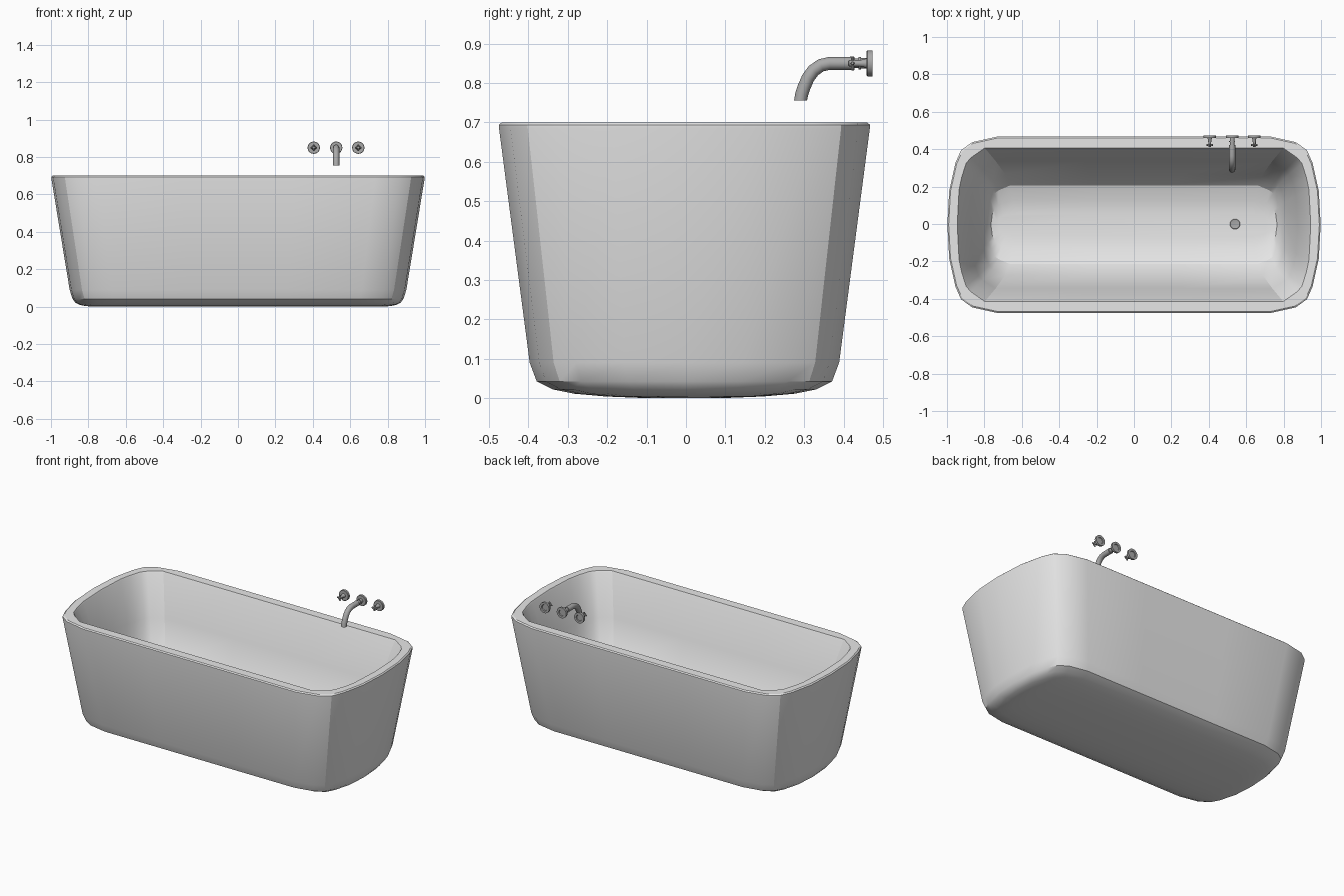
import bpy, bmesh, math
from mathutils import Vector, Matrix

if "Cube" in bpy.data.objects:
    bpy.data.objects.remove(bpy.data.objects["Cube"])


def material(name, value):
    mat = bpy.data.materials.new(name)
    mat.use_nodes = True
    colour = (value, value, value, 1)
    mat.diffuse_color = colour
    mat.node_tree.nodes["Principled BSDF"].inputs["Base Color"].default_value = colour
    return mat


ENAMEL = material("light grey enamel", 0.8)
METAL = material("grey metal", 0.4)


def finish(name, bm, mat):
    bmesh.ops.recalc_face_normals(bm, faces=bm.faces)
    mesh = bpy.data.meshes.new(name)
    bm.to_mesh(mesh)
    bm.free()
    mesh.materials.append(mat)
    obj = bpy.data.objects.new(name, mesh)
    bpy.context.collection.objects.link(obj)
    bpy.ops.object.select_all(action="DESELECT")
    obj.select_set(True)
    bpy.context.view_layer.objects.active = obj
    bpy.ops.object.shade_smooth_by_angle(angle=math.radians(28))
    return obj


def loft(bm, rings):
    """Bridge equal rings of points and cap both ends."""
    loops = [[bm.verts.new(p) for p in ring] for ring in rings]
    n = len(loops[0])
    for a, b in zip(loops, loops[1:]):
        for i in range(n):
            j = (i + 1) % n
            bm.faces.new((a[i], a[j], b[j], b[i]))
    bm.faces.new(loops[0])
    bm.faces.new(loops[-1])


def full_outline(quarter):
    """Mirror a quarter outline, starting on the x axis, into a closed loop."""
    half = quarter + [(-x, y) for x, y in reversed(quarter)]
    return half + [(x, -y) for x, y in reversed(half[1:-1])]


# Tub: outer shell from the underside up, over the rim, and down to the floor
OUTER = full_outline([(1, 0), (.99, .385), (.957, .7), (.927, .845), (.867, .938), (.735, 1), (.3, 1)])
INNER = full_outline([(1, 0), (.99, .45), (.975, .62), (.95, .8), (.925, .87), (.845, 1), (.3, 1)])
outer_levels = [(.78, .1, 0), (.82, .2, .004), (.85, .28, .011), (.87, .335, .022),
                (.885, .375, .042), (.9, .393, .09), (.998, .471, .686), (.998, .471, .694),
                (.991, .464, .7)]
inner_levels = [(.945, .41, .7), (.94, .406, .692), (.875, .34, .45), (.815, .27, .22),
                (.785, .21, .15), (.765, .13, .122), (.74, .06, .115)]
rings = [[(x * w, y * d - .004, z) for x, y in outline]
         for outline, levels in ((OUTER, outer_levels), (INNER, inner_levels))
         for w, d, z in levels]
bm = bmesh.new()
loft(bm, rings)
finish("bathtub", bm, ENAMEL)


def lathe(name, origin, axis, profile, segments=20):
    """Turn (distance, radius) pairs about an axis from the origin."""
    turn = Vector(axis).to_track_quat("Z", "Y").to_matrix().to_4x4()
    place = Matrix.Translation(origin) @ turn
    angles = [math.tau * i / segments for i in range(segments)]
    bm = bmesh.new()
    loft(bm, [[place @ Vector((r * math.cos(a), r * math.sin(a), d)) for a in angles]
              for d, r in profile])
    return finish(name, bm, METAL)


# Drain on the tub floor
lathe("drain", (.54, 0, .113), (0, 0, 1), [(0, .03), (.006, .03), (.009, .025), (.007, .015)])

WALL_Y, TAP_Z, SPOUT_X = .474, .85, .525
FLANGE = [(.005, .017), (0, .019), (0, .033), (.013, .033), (.015, .031)]

# Spout: wall flange, ringed collar and bent pipe
lathe("spout_mount", (SPOUT_X, WALL_Y, TAP_Z), (0, -1, 0),
      FLANGE + [(.015, .013), (.03, .013), (.03, .016), (.036, .016), (.036, .012),
                (.052, .012), (.052, .017), (.058, .017)])
path = [Vector((SPOUT_X, y, z)) for y, z in
        ((.418, .85), (.365, .85), (.343, .845), (.324, .832), (.31, .813),
         (.3, .79), (.294, .772), (.291, .756))]
bm = bmesh.new()
rings = []
for i, p in enumerate(path):
    t = (path[min(i + 1, len(path) - 1)] - path[max(i - 1, 0)]).normalized()
    if i == len(path) - 1:
        t = Vector((0, 0, -1))
    side = Vector((1, 0, 0))
    up = side.cross(t)
    rings.append([p + .0165 * (side * math.cos(a) + up * math.sin(a))
                  for a in (math.tau * k / 20 for k in range(20))])
loft(bm, rings)
finish("spout_pipe", bm, METAL)

# Two taps: flange, tapered stem and cross handle
for label, x in (("right", .405), ("left", .643)):
    lathe(label + "_tap_body", (x, WALL_Y, TAP_Z), (0, -1, 0),
          FLANGE + [(.015, .013), (.022, .01), (.036, .008), (.06, .008), (.062, .006)])
    for part, axis in (("bar", Vector((1, 0, 0))), ("post", Vector((0, 0, 1)))):
        start = Vector((x, WALL_Y - .051, TAP_Z)) - axis * .018
        lathe(f"{label}_tap_{part}", start, axis,
              [(0, .003), (.002, .005), (.018, .004), (.034, .005), (.036, .003)], 10)
